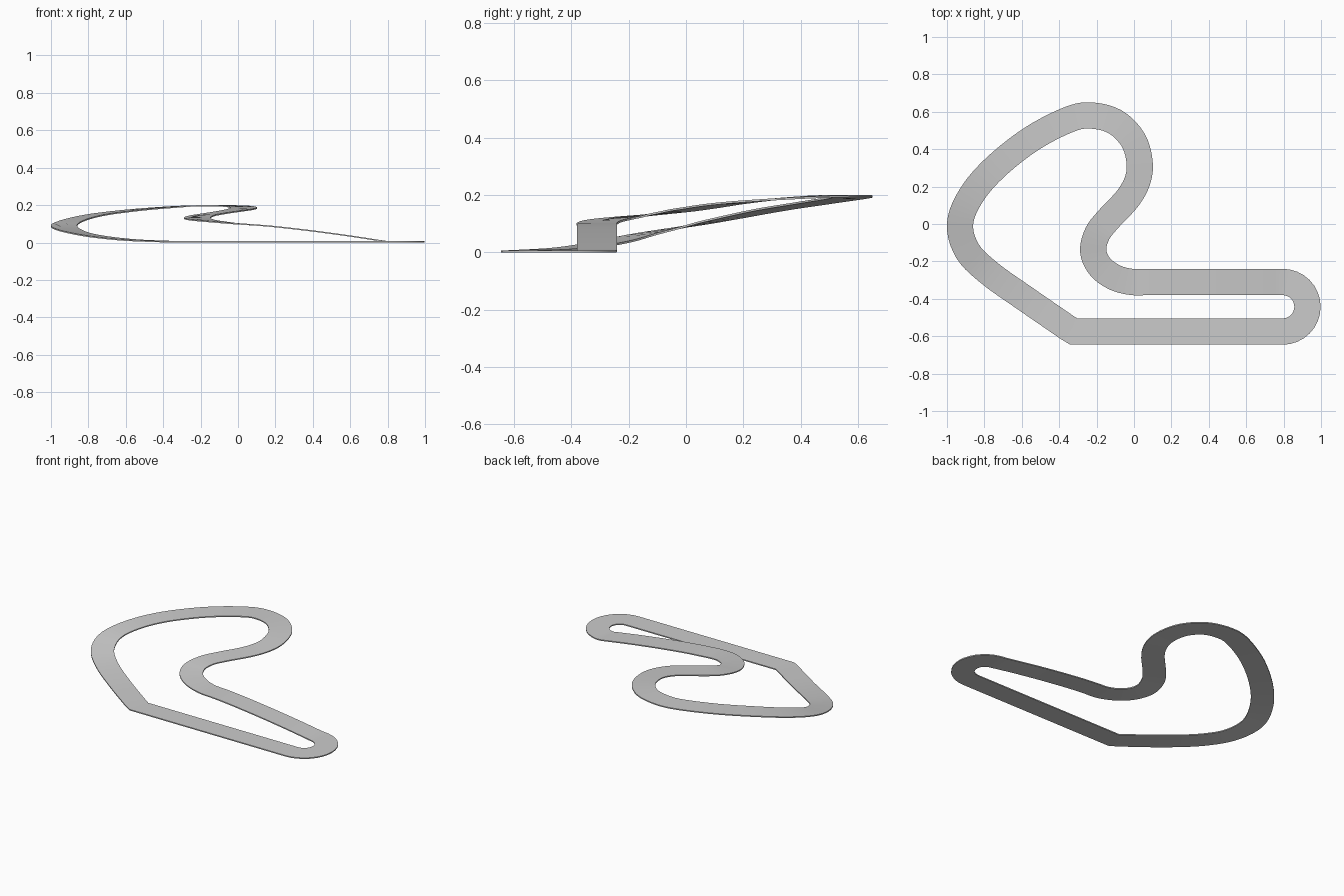
import bpy, bmesh, math
from mathutils import Vector

if "Cube" in bpy.data.objects:
    bpy.data.objects.remove(bpy.data.objects["Cube"])

HALF = 0.07      # half road width
THICK = 0.007    # slab thickness

# Winding part of the centre line: ramp, S-bend, top loop, left bend, corner
BENDS = [(0.795, -0.31, 0.008), (0.6, -0.31, 0.038), (0.4, -0.31, 0.065), (0.2, -0.31, 0.088),
         (0.08, -0.31, 0.098), (-0.01, -0.31, 0.104), (-0.10, -0.287, 0.113),
         (-0.18, -0.23, 0.122), (-0.218, -0.145, 0.132), (-0.195, -0.05, 0.145),
         (-0.13, 0.033, 0.157), (-0.035, 0.135, 0.172), (0.018, 0.23, 0.182),
         (0.03, 0.33, 0.19), (-0.005, 0.45, 0.197), (-0.10, 0.546, 0.2),
         (-0.23, 0.58, 0.199), (-0.35, 0.558, 0.193), (-0.55, 0.454, 0.177),
         (-0.745, 0.30, 0.153), (-0.872, 0.15, 0.124), (-0.93, 0.0, 0.094),
         (-0.89, -0.145, 0.066), (-0.77, -0.265, 0.038), (-0.58, -0.40, 0.017),
         (-0.355, -0.555, 0.0075)]


def smooth_path(points, steps):
    """Catmull-Rom curve through the points."""
    p = [Vector(q) for q in points]
    p = [2 * p[0] - p[1]] + p + [2 * p[-1] - p[-2]]
    out = []
    for a, b, c, d in zip(p, p[1:], p[2:], p[3:]):
        for i in range(steps):
            t = i / steps
            out.append(0.5 * (2 * b + (c - a) * t + (2 * a - 5 * b + 4 * c - d) * t * t
                              + (3 * b - a - 3 * c + d) * t ** 3))
    return out + [p[-2]]


# Centre line: lower straight, hairpin arc, then the bends
path = [Vector((-0.322 + 1.117 * i / 10, -0.575, THICK)) for i in range(10)]
for i in range(16):
    a = math.radians(-90 + 180 * i / 16)
    path.append(Vector((0.795 + 0.1325 * math.cos(a), -0.4425 + 0.1325 * math.sin(a), THICK)))
path += smooth_path(BENDS, 5)

# Road slab swept along the closed centre line
bm = bmesh.new()
rings = []
n = len(path)
for i, p in enumerate(path):
    d0 = (p - path[i - 1]).to_2d().normalized()
    d1 = (path[(i + 1) % n] - p).to_2d().normalized()
    t = (d0 + d1).normalized()
    reach = HALF / max(t.dot(d1), 0.5)
    side = Vector((-t.y, t.x, 0)) * reach
    down = Vector((0, 0, THICK))
    rings.append([bm.verts.new(v) for v in (p + side, p - side, p - side - down, p + side - down)])
for r, s in zip(rings, rings[1:] + rings[:1]):
    for k in range(4):
        m = (k + 1) % 4
        bm.faces.new((r[k], r[m], s[m], s[k]))
bmesh.ops.recalc_face_normals(bm, faces=bm.faces)
mesh = bpy.data.meshes.new("race_track")
bm.to_mesh(mesh)
bm.free()
track = bpy.data.objects.new("race_track", mesh)
bpy.context.collection.objects.link(track)
bpy.context.view_layer.objects.active = track
track.select_set(True)
bpy.ops.object.shade_smooth_by_angle(angle=math.radians(30))
